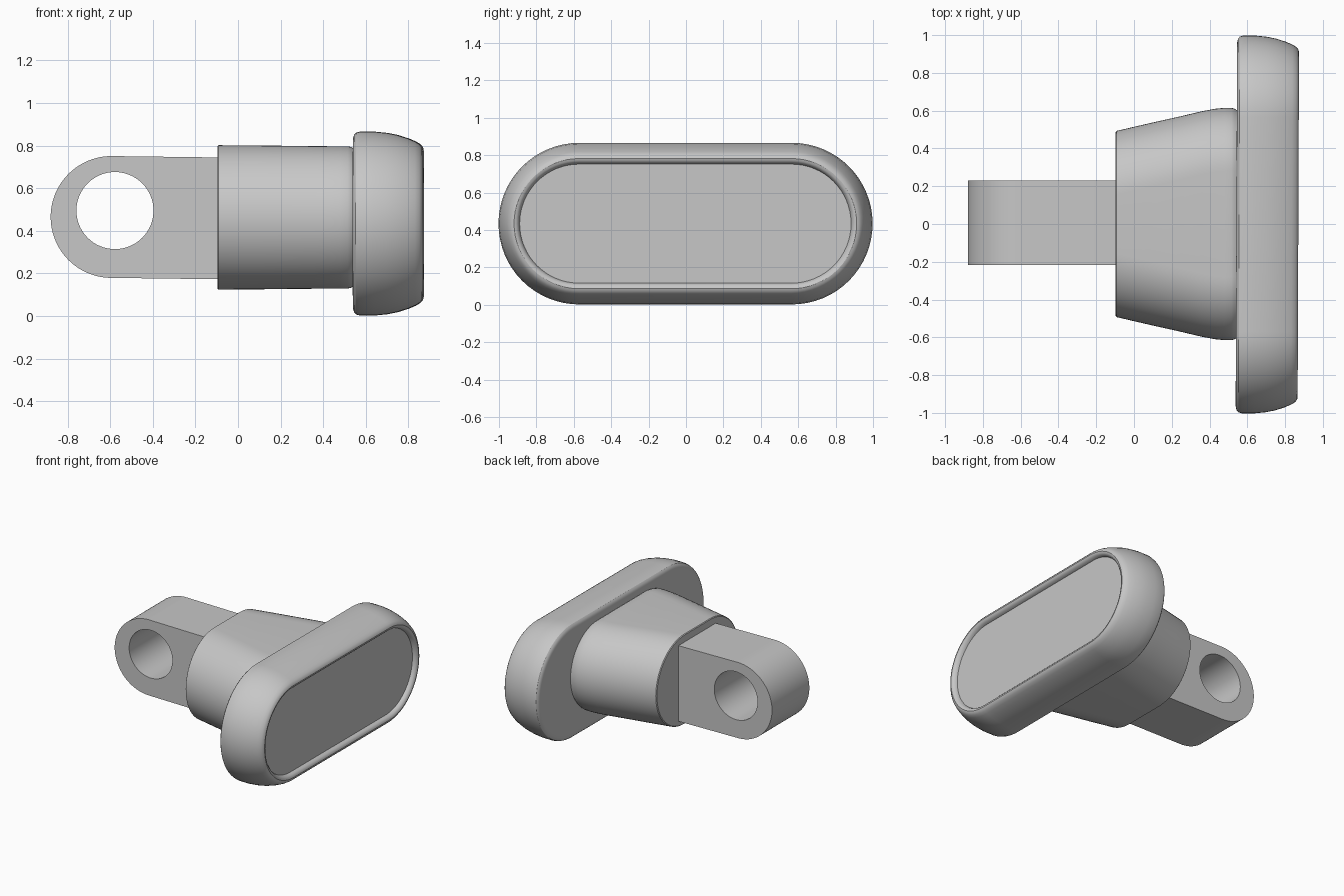
import bpy
import bmesh
from math import cos, sin, pi, radians

cube = bpy.data.objects.get("Cube")
if cube:
    bpy.data.objects.remove(cube)

GREY = (0.57, 0.57, 0.57, 1)
mat = bpy.data.materials.new("plain grey")
mat.use_nodes = True
mat.diffuse_color = GREY
mat.node_tree.nodes["Principled BSDF"].inputs["Base Color"].default_value = GREY


def arc(cx, cy, r, a0, a1, n):
    return [(cx + r * cos(a0 + (a1 - a0) * i / n), cy + r * sin(a0 + (a1 - a0) * i / n))
            for i in range(n + 1)]


def stadium(half_w, half_h, n=32):
    """Closed outline with straight top and bottom and round ends."""
    flat = half_w - half_h
    return arc(flat, 0, half_h, -pi / 2, pi / 2, n) + arc(-flat, 0, half_h, pi / 2, 3 * pi / 2, n)


def finish(ob, angle=30):
    ob.data.materials.clear()
    ob.data.materials.append(mat)
    bpy.ops.object.select_all(action='DESELECT')
    ob.select_set(True)
    bpy.context.view_layer.objects.active = ob
    bpy.ops.object.shade_smooth_by_angle(angle=radians(angle))


def loft(name, sections, z_mid):
    """Skin stadium sections (x, half width, half height) along x and cap both ends."""
    bm = bmesh.new()
    rings = [[bm.verts.new((x, y, z + z_mid)) for y, z in stadium(w, h)]
             for x, w, h in sections]
    n = len(rings[0])
    for a, b in zip(rings, rings[1:]):
        for i in range(n):
            j = (i + 1) % n
            bm.faces.new((a[i], a[j], b[j], b[i]))
    bm.faces.new(rings[0])
    bm.faces.new(rings[-1])
    bmesh.ops.recalc_face_normals(bm, faces=bm.faces)
    me = bpy.data.meshes.new(name)
    bm.to_mesh(me)
    bm.free()
    ob = bpy.data.objects.new(name, me)
    bpy.context.collection.objects.link(ob)
    finish(ob)
    return ob


# Wide rounded head: (x, inset from the widest outline), ending in a shallow recess
head_profile = [(0.542, 0.045), (0.543, 0.03), (0.548, 0.015), (0.557, 0.005), (0.575, 0),
                (0.64, 0), (0.70, 0.006), (0.75, 0.016), (0.80, 0.032), (0.835, 0.047),
                (0.855, 0.059), (0.866, 0.072), (0.870, 0.084), (0.867, 0.096),
                (0.858, 0.106), (0.845, 0.112), (0.838, 0.114)]
head = loft("head", [(x, 1.0 - d, 0.432 - d) for x, d in head_profile], 0.434)
head.rotation_euler.z = -0.004

# Tapered body running into the back of the head
loft("body", [(-0.097, 0.486, 0.334), (-0.092, 0.493, 0.339), (0.08, 0.533, 0.338),
              (0.25, 0.571, 0.336), (0.36, 0.597, 0.335), (0.43, 0.610, 0.334),
              (0.48, 0.615, 0.334), (0.515, 0.615, 0.334), (0.53, 0.611, 0.331),
              (0.55, 0.600, 0.320)], 0.463)

# Rounded lug with a round hole through it
curve = bpy.data.curves.new("lug", 'CURVE')
curve.dimensions = '2D'
curve.fill_mode = 'BOTH'
curve.extrude = 0.223
outline = arc(-0.594, 0.465, 0.286, pi / 2, 3 * pi / 2, 48) + [(-0.05, 0.172), (-0.05, 0.744)]
hole = arc(-0.578, 0.495, 0.181, 0, 2 * pi, 64)[:-1]
for points in (outline, hole):
    spline = curve.splines.new('POLY')
    spline.points.add(len(points) - 1)
    for p, (x, z) in zip(spline.points, points):
        p.co = (x, z, 0, 1)
    spline.use_cyclic_u = True
lug = bpy.data.objects.new("lug", curve)
lug.rotation_euler.x = pi / 2
lug.location.y = 0.006
bpy.context.collection.objects.link(lug)
bpy.ops.object.select_all(action='DESELECT')
lug.select_set(True)
bpy.context.view_layer.objects.active = lug
bpy.ops.object.convert(target='MESH')
lug = bpy.context.view_layer.objects.active
bm = bmesh.new()
bm.from_mesh(lug.data)
bmesh.ops.remove_doubles(bm, verts=bm.verts, dist=0.0005)
bmesh.ops.recalc_face_normals(bm, faces=bm.faces)
bm.to_mesh(lug.data)
bm.free()
finish(lug)
